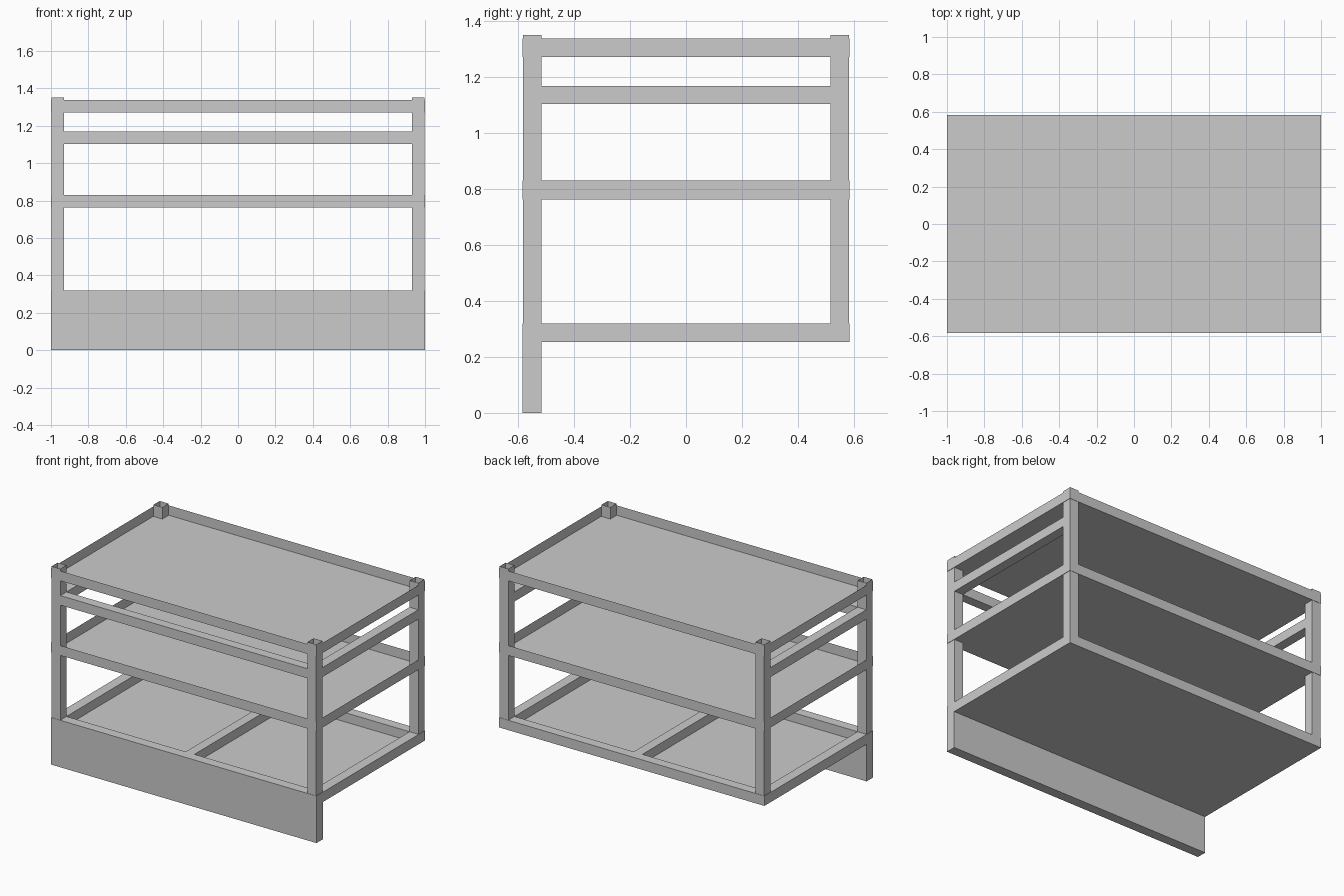
import bpy, bmesh
from mathutils import Vector

if "Cube" in bpy.data.objects:
    bpy.data.objects.remove(bpy.data.objects["Cube"])


def box(name, lo, hi, open_dirs=()):
    """Axis-aligned box between two corners; faces pointing along open_dirs are left out."""
    lo, hi = Vector(lo), Vector(hi)
    bm = bmesh.new()
    bmesh.ops.create_cube(bm, size=1)
    bm.normal_update()
    gone = [f for f in bm.faces if any(f.normal.dot(Vector(d)) > 0.9 for d in open_dirs)]
    if gone:
        bmesh.ops.delete(bm, geom=gone, context='FACES_ONLY')
    for v in bm.verts:
        v.co = Vector([(lo[i] + hi[i]) / 2 + v.co[i] * (hi[i] - lo[i]) for i in range(3)])
    mesh = bpy.data.meshes.new(name)
    bm.to_mesh(mesh)
    bm.free()
    ob = bpy.data.objects.new(name, mesh)
    bpy.context.collection.objects.link(ob)
    return ob


UP, DOWN = (0, 0, 1), (0, 0, -1)
X, Y = 1.0, 0.584          # outer half sizes
PX, PY = 0.997, 0.582      # outer faces of the posts
T = 0.066                  # tube width
IX, IY = PX - T, PY - T    # inner faces of the posts
Z0, Z1 = 0.253, 0.32       # base frame heights

# Corner posts: open square tubes
for sx, side in ((-1, "left"), (1, "right")):
    for sy, end in ((-1, "front"), (1, "back")):
        xs, ys = sorted((sx * PX, sx * IX)), sorted((sy * PY, sy * IY))
        box(f"post_{end}_{side}", (xs[0], ys[0], Z1), (xs[1], ys[1], 1.35), (UP, DOWN))

# Shallow open trays: top and middle shelf
for name, z in (("top_tray", 1.27), ("middle_tray", 0.762)):
    box(name, (-X, -Y, z), (X, Y, z + 0.067), (UP,))

# Guard rails under the top tray, on the front and both sides
RZ0, RZ1 = 1.103, 1.168
box("guard_rail_front", (-IX, -PY, RZ0), (IX, -IY, RZ1))
for sx, side in ((-1, "left"), (1, "right")):
    xs = sorted((sx * PX, sx * IX))
    box(f"guard_rail_{side}", (xs[0], -IY, RZ0), (xs[1], IY, RZ1))

# Base frame with centre beam and floor panel
box("base_rail_back", (-X, IY, Z0), (X, Y, Z1))
for x0, x1, side in ((-X, -IX, "left"), (IX, X, "right"), (-T / 2, T / 2, "centre")):
    box(f"base_rail_{side}", (x0, -IY, Z0), (x1, IY, Z1))
box("base_floor", (-IX, -IY, Z0), (IX, IY, Z0 + 0.004))

# Tall front skirt reaching the ground
box("front_skirt", (-X, -Y, 0), (X, -IY, Z1))
